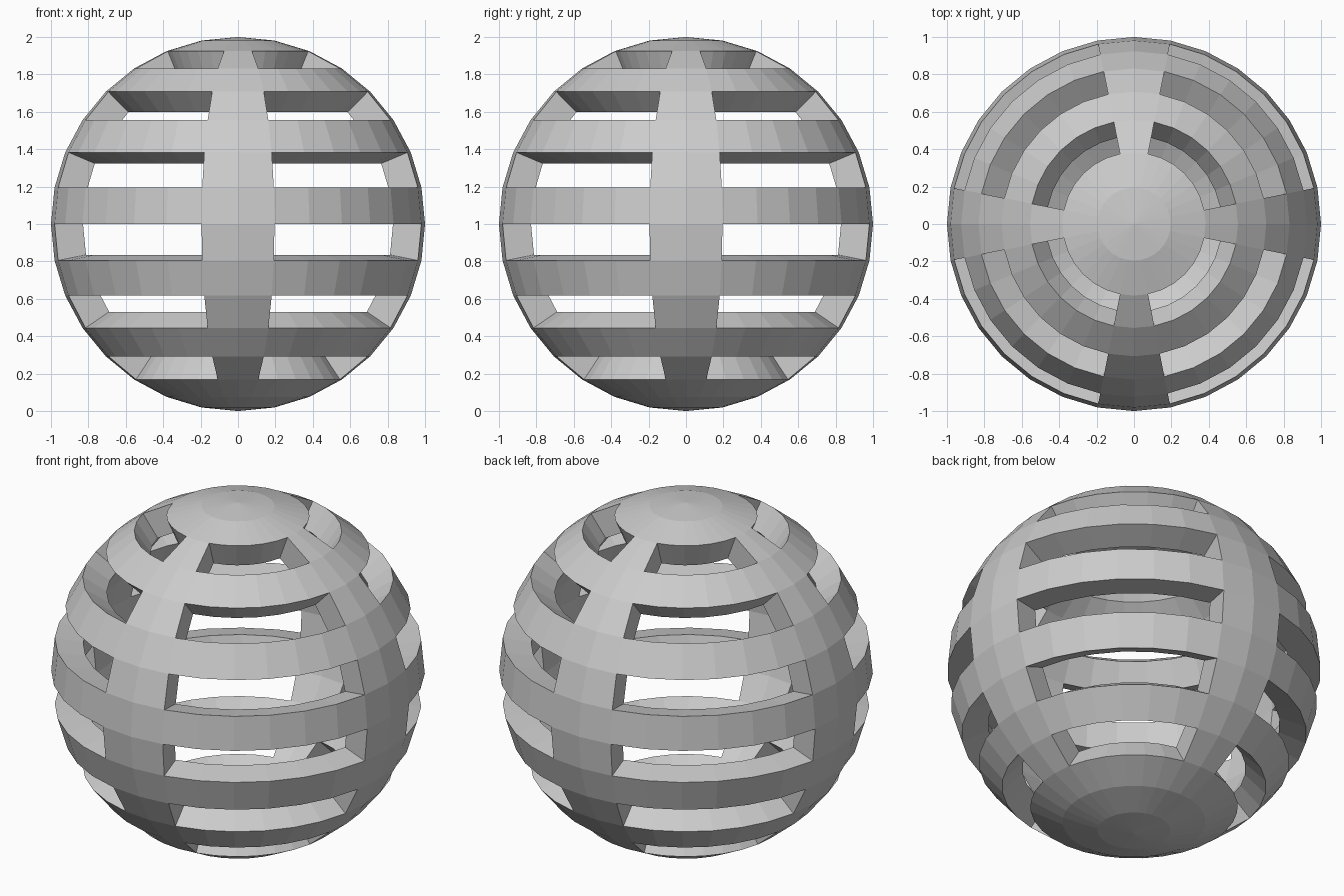
import bpy, bmesh, math
from mathutils import Vector

if "Cube" in bpy.data.objects:
    bpy.data.objects.remove(bpy.data.objects["Cube"])

SEGMENTS, RINGS = 32, 16
INNER = 0.845          # inner shell radius
CENTRE = Vector((0, 0, 1))


def is_slot(face):
    # every other latitude band is open, apart from four ribs on the axes
    c = face.calc_center_median()
    if len(face.verts) == 3:
        return False
    band = int(math.acos(c.z / c.length) / math.pi * RINGS)
    segment = int((math.atan2(c.y, c.x) % math.tau) / math.tau * SEGMENTS)
    return band in range(2, 13, 2) and segment % 8 in range(1, 7)


# Outer slotted shell
bm = bmesh.new()
bmesh.ops.create_uvsphere(bm, u_segments=SEGMENTS, v_segments=RINGS, radius=1)
bmesh.ops.delete(bm, geom=[f for f in bm.faces if is_slot(f)], context='FACES')

# Inner shell: radially scaled copy with reversed faces
outer_faces = list(bm.faces)
rims = [e for e in bm.edges if e.is_boundary]
inner = {v: bm.verts.new(v.co * INNER) for v in list(bm.verts)}
for f in outer_faces:
    bm.faces.new([inner[v] for v in reversed(f.verts)])

# Slot walls joining both shells
for e in rims:
    a, b = e.verts
    bm.faces.new((a, b, inner[b], inner[a]))
bmesh.ops.recalc_face_normals(bm, faces=bm.faces)
bmesh.ops.translate(bm, verts=bm.verts, vec=CENTRE)

mesh = bpy.data.meshes.new("slotted_sphere")
bm.to_mesh(mesh)
bm.free()
bpy.context.collection.objects.link(bpy.data.objects.new("slotted_sphere", mesh))
